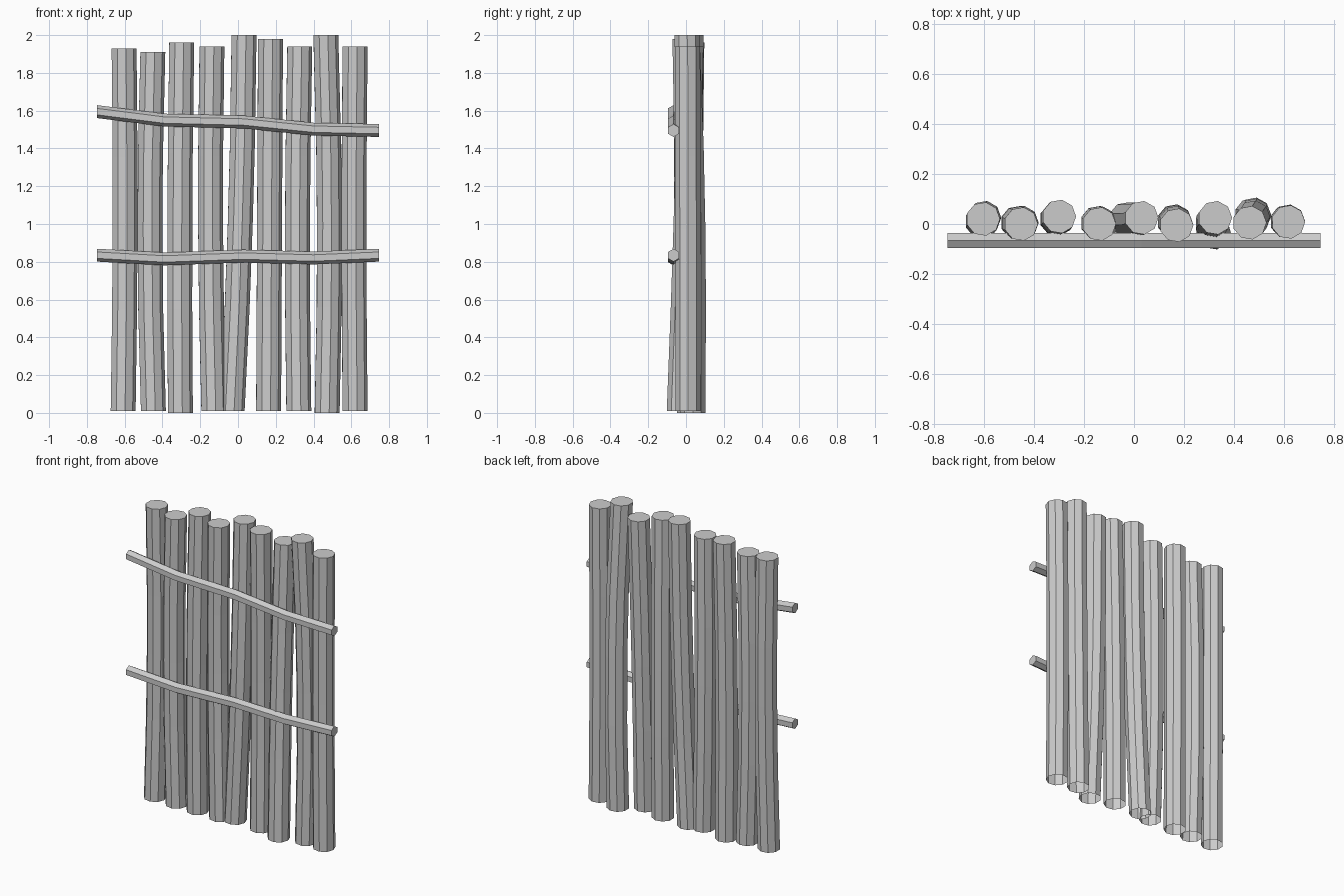
import bpy, bmesh, math
from mathutils import Vector

if "Cube" in bpy.data.objects:
    bpy.data.objects.remove(bpy.data.objects["Cube"])

wood = bpy.data.materials.new("plain grey wood")
wood.use_nodes = True
wood.diffuse_color = (0.6, 0.6, 0.6, 1)
wood.node_tree.nodes["Principled BSDF"].inputs["Base Color"].default_value = (0.6, 0.6, 0.6, 1)


def tube(name, path, radius, sides, u, v, turn, start_cap, end_cap):
    """Faceted tube whose rings lie in the plane of u and v."""
    bm = bmesh.new()
    rings = []
    for p in path:
        angles = [turn + math.tau * i / sides for i in range(sides)]
        rings.append([bm.verts.new(Vector(p) + radius * (u * math.cos(a) + v * math.sin(a)))
                      for a in angles])
    for low, high in zip(rings, rings[1:]):
        for i in range(sides):
            j = (i + 1) % sides
            bm.faces.new((low[i], low[j], high[j], high[i]))
    if start_cap:
        bm.faces.new(rings[0][::-1])
    if end_cap:
        bm.faces.new(rings[-1])
    mesh = bpy.data.meshes.new(name)
    bm.to_mesh(mesh)
    bm.free()
    mesh.materials.append(wood)
    obj = bpy.data.objects.new(name, mesh)
    bpy.context.collection.objects.link(obj)


X, Y, Z = Vector((1, 0, 0)), Vector((0, 1, 0)), Vector((0, 0, 1))

# Upright logs: foot, middle and top centres (x, y), then height; feet are open
logs = [
    ((-.61, .01), (-.60, .025), (-.605, .02), 1.93),
    ((-.45, .005), (-.468, .005), (-.453, 0), 1.91),
    ((-.307, .02), (-.31, .02), (-.30, .03), 1.96),
    ((-.13, 0), (-.147, .005), (-.14, 0), 1.94),
    ((-.033, .02), (.01, .02), (.03, .025), 2.0),
    ((.16, .01), (.165, .01), (.17, -.005), 1.98),
    ((.32, -.035), (.313, 0), (.325, .025), 1.94),
    ((.47, .035), (.482, .035), (.463, .005), 2.0),
    ((.618, .01), (.612, .01), (.618, .008), 1.94),
]
for n, (foot, mid, top, height) in enumerate(logs):
    path = []
    for t in (0, .28, .5, .7, 1):
        # Quadratic bow through the three centres
        a, b, c = (1 - t) * (1 - 2 * t), 4 * t * (1 - t), t * (2 * t - 1)
        x, y = (a * f + b * m + c * e for f, m, e in zip(foot, mid, top))
        path.append((x, y, .01 + t * (height - .01) if n not in (2, 7) else t * height))
    tube(f"upright_log_{n + 1}", path, .068, 9, X, Y, n * .7, False, True)

# Two wavy hexagonal rails across the front
rail_x = (-.747, -.39, .03, .4, .747)
for name, heights in (("upper_rail", (1.595, 1.55, 1.54, 1.502, 1.495)),
                      ("lower_rail", (.835, .815, .83, .82, .835))):
    path = [(x, -.066, z) for x, z in zip(rail_x, heights)]
    tube(name, path, .034, 6, Y, Z, math.pi / 6, True, True)
